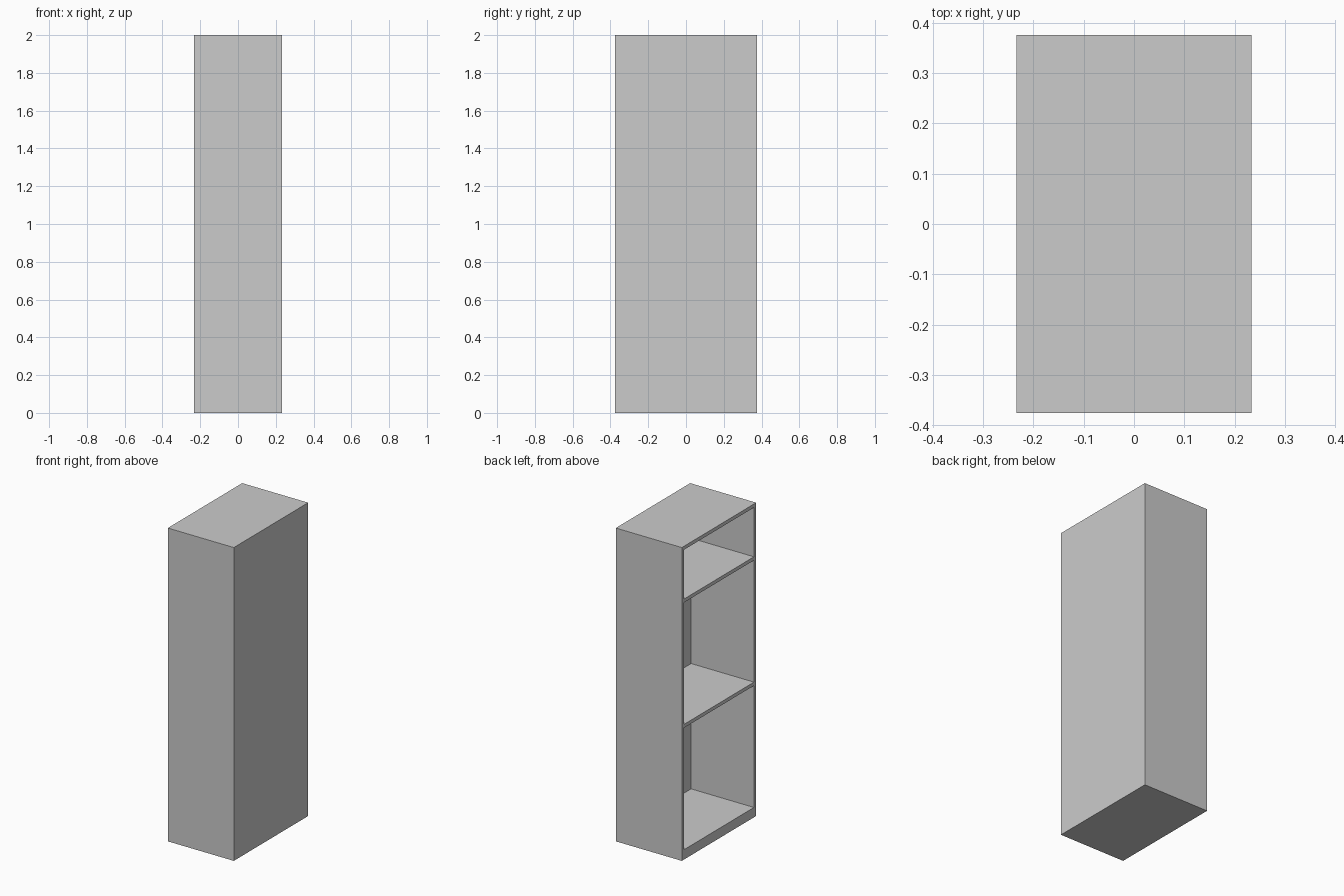
import bpy

if "Cube" in bpy.data.objects:
    bpy.data.objects.remove(bpy.data.objects["Cube"])

W, D, H = 0.466, 0.75, 2.0   # x, y, z extents
T = 0.0225                   # board thickness
X0, X1 = -W / 2, W / 2       # open side is -x, closed side is +x
Y0, Y1 = -D / 2, D / 2


def board(name, x0, x1, y0, y1, z0, z1):
    """Axis-aligned board between two corners."""
    bpy.ops.mesh.primitive_cube_add(
        size=1, location=((x0 + x1) / 2, (y0 + y1) / 2, (z0 + z1) / 2))
    ob = bpy.context.object
    ob.name = name
    ob.scale = (x1 - x0, y1 - y0, z1 - z0)
    bpy.ops.object.transform_apply(location=False, rotation=False, scale=True)
    return ob


# Full-height side panels
board("side_panel_front", X0, X1, Y0, Y0 + T, 0, H)
board("side_panel_rear", X0, X1, Y1 - T, Y1, 0, H)

# Closed back panel
board("back_panel", X1 - T, X1, Y0 + T, Y1 - T, 0, H)

# Thick base, shelves and top fitted between the side panels
base_top, pitch = 0.063, 0.80
levels = [("base", 0, base_top), ("top_panel", H - T, H)]
for i in (1, 2):
    z = base_top + i * pitch
    levels.append((f"shelf_{i}", z - T, z))
for name, z0, z1 in levels:
    board(name, X0, X1 - T, Y0 + T, Y1 - T, z0, z1)
